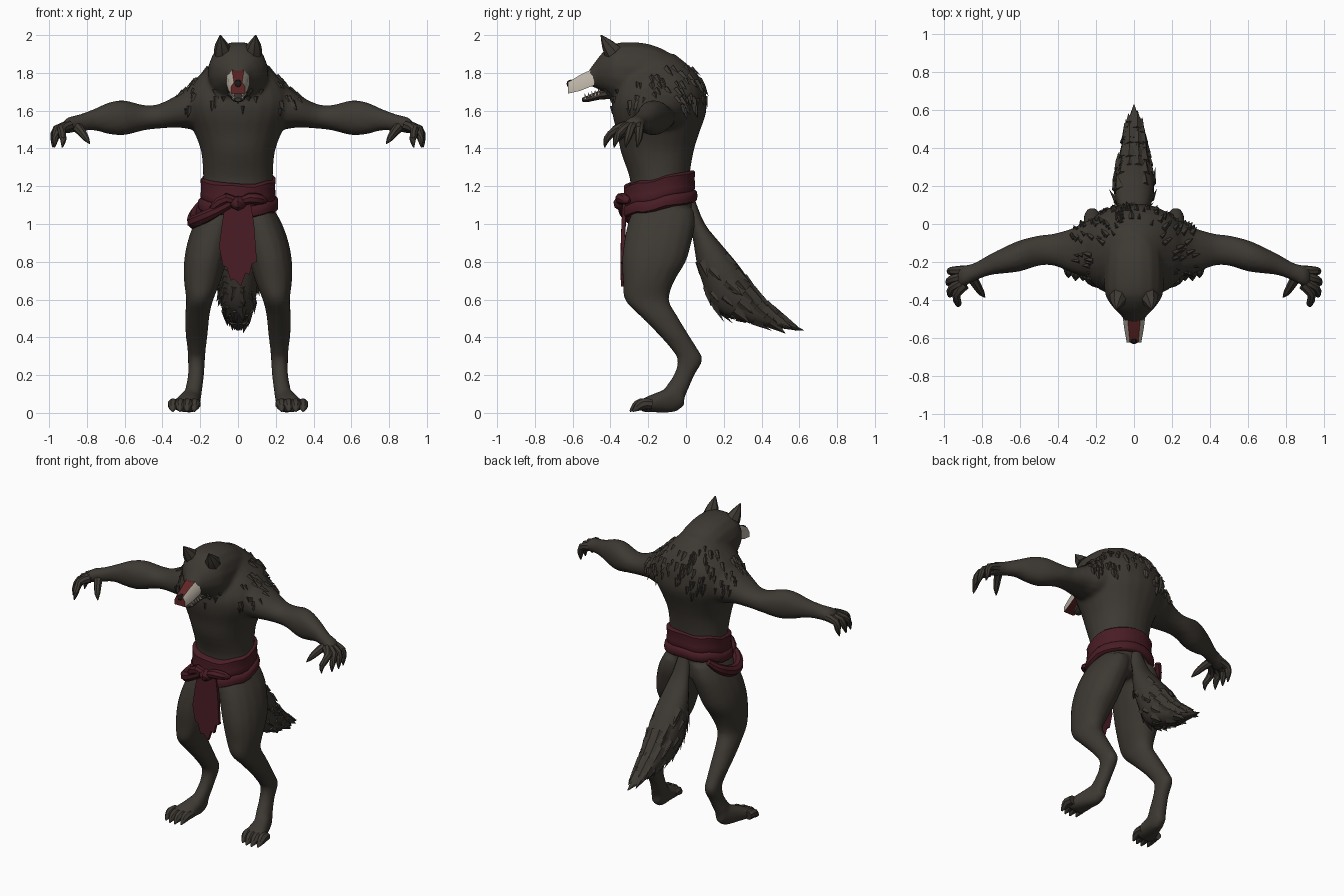
import bpy, bmesh, math, random
from mathutils import Vector

if "Cube" in bpy.data.objects:
    bpy.data.objects.remove(bpy.data.objects["Cube"])

random.seed(4)


def material(name, rgb):
    m = bpy.data.materials.new(name)
    m.diffuse_color = (*rgb, 1)
    m.use_nodes = True
    m.node_tree.nodes["Principled BSDF"].inputs["Base Color"].default_value = m.diffuse_color
    return m


FUR = material("dark fur", (0.047, 0.040, 0.032))
CLOTH = material("wine cloth", (0.066, 0.012, 0.018))
BONE = material("pale teeth", (0.50, 0.45, 0.38))
GUM = material("red gums", (0.12, 0.018, 0.018))
NOSE = material("black nose", (0.012, 0.011, 0.010))


def smooth_rows(rows, n):
    """Catmull-Rom interpolation between rows of numbers."""
    out = []
    for i in range(len(rows) - 1):
        a, b, c, d = (rows[max(0, min(len(rows) - 1, i + k))] for k in (-1, 0, 1, 2))
        for s in range(n):
            t = s / n
            out.append([0.5 * (2 * q + (r - p) * t + (2 * p - 5 * q + 4 * r - w) * t * t
                               + (3 * q - p - 3 * r + w) * t ** 3)
                        for p, q, r, w in zip(a, b, c, d)])
    return out + [list(rows[-1])]


def skin(bm, rings):
    vs = [[bm.verts.new(p) for p in r] for r in rings]
    n = len(vs[0])
    for a, b in zip(vs, vs[1:]):
        for i in range(n):
            bm.faces.new((a[i], a[(i + 1) % n], b[(i + 1) % n], b[i]))
    bm.faces.new(vs[0])
    bm.faces.new(vs[-1])


def loft(bm, axis, rows, sides=16, n=3, mirror=False, power=0.92):
    """Rows are (position on axis, low u, high u, low v, high v)."""
    for sx in ((1, -1) if mirror else (1,)):
        rings = []
        for p, u0, u1, v0, v1 in smooth_rows(rows, n):
            ring = []
            for i in range(sides):
                t = 2 * math.pi * (i + 0.5) / sides
                c, s = math.cos(t), math.sin(t)
                u = (u0 + u1) / 2 + (u1 - u0) / 2 * math.copysign(abs(c) ** power, c)
                v = (v0 + v1) / 2 + (v1 - v0) / 2 * math.copysign(abs(s) ** power, s)
                x, y, z = {"x": (p, u, v), "y": (u, p, v), "z": (u, v, p)}[axis]
                ring.append((x * sx, y, z))
            rings.append(ring)
        skin(bm, rings)


def tube(bm, pts, sides=8, n=2, mirror=False):
    """Points are (x, y, z, radius)."""
    for sx in ((1, -1) if mirror else (1,)):
        rows = smooth_rows(pts, n)
        rings = []
        for i, r in enumerate(rows):
            t = Vector(rows[min(i + 1, len(rows) - 1)][:3]) - Vector(rows[max(i - 1, 0)][:3])
            u = t.cross(Vector((0.3, 0.2, 1)) if abs(t.normalized().z) < 0.9 else Vector((1, 0, 0))).normalized()
            v = t.normalized().cross(u)
            ring = [Vector(r[:3]) + r[3] * (u * math.cos(a) + v * math.sin(a))
                    for a in (2 * math.pi * k / sides for k in range(sides))]
            rings.append([(p.x * sx, p.y, p.z) for p in ring])
        skin(bm, rings)


def finish(name, bm, *mats, angle=40):
    bmesh.ops.recalc_face_normals(bm, faces=bm.faces)
    me = bpy.data.meshes.new(name)
    bm.to_mesh(me)
    bm.free()
    for m in mats:
        me.materials.append(m)
    ob = bpy.data.objects.new(name, me)
    bpy.context.collection.objects.link(ob)
    bpy.ops.object.select_all(action='DESELECT')
    ob.select_set(True)
    bpy.context.view_layer.objects.active = ob
    bpy.ops.object.shade_smooth_by_angle(angle=math.radians(angle))
    return ob


# Body: torso, head, arms, legs and feet, fused into one skin
bm = bmesh.new()
loft(bm, "z", [(.98, -.17, .17, -.27, .04), (1.15, -.19, .19, -.29, .03), (1.25, -.185, .185, -.30, .02),
               (1.38, -.195, .195, -.345, .04), (1.48, -.23, .23, -.365, .07), (1.58, -.275, .275, -.39, .105),
               (1.66, -.285, .285, -.39, .105), (1.74, -.25, .25, -.36, .09), (1.82, -.17, .17, -.32, .035),
               (1.90, -.09, .09, -.30, -.06)], sides=24)
loft(bm, "y", [(.0, -.10, .10, 1.6, 1.83), (-.1, -.14, .14, 1.62, 1.915), (-.2, -.155, .155, 1.63, 1.955),
               (-.3, -.16, .16, 1.63, 1.965), (-.38, -.15, .15, 1.66, 1.955), (-.44, -.11, .11, 1.70, 1.91),
               (-.48, -.07, .07, 1.72, 1.86), (-.52, -.045, .045, 1.735, 1.805)])
loft(bm, "x", [(.10, -.28, .03, 1.5, 1.77), (.24, -.28, .02, 1.50, 1.74), (.32, -.26, -.02, 1.51, 1.685),
               (.42, -.22, -.05, 1.505, 1.635), (.50, -.22, -.06, 1.495, 1.63), (.60, -.25, -.085, 1.47, 1.655),
               (.68, -.26, -.12, 1.475, 1.645), (.76, -.27, -.16, 1.495, 1.61), (.84, -.30, -.205, 1.49, 1.58),
               (.90, -.33, -.22, 1.48, 1.565), (.93, -.32, -.235, 1.48, 1.535)], mirror=True)
loft(bm, "z", [(1.08, .01, .19, -.28, .04), (1.0, .005, .235, -.31, .05), (.9, .03, .27, -.33, .03),
               (.8, .06, .287, -.34, .0), (.7, .09, .287, -.335, -.06), (.6, .13, .275, -.325, -.09),
               (.52, .15, .28, -.25, -.05), (.42, .16, .278, -.15, .01), (.34, .17, .268, -.08, .06),
               (.28, .175, .265, -.045, .088), (.2, .18, .265, -.065, .045), (.12, .19, .28, -.12, .01),
               (.05, .2, .29, -.16, -.02)], mirror=True)
loft(bm, "y", [(-.01, .21, .27, .04, .12), (-.06, .20, .29, .004, .14), (-.15, .20, .325, .002, .11),
               (-.22, .20, .35, .004, .08), (-.24, .21, .34, .01, .06)], mirror=True)
body = finish("body", bm, FUR)
mod = body.modifiers.new("fuse", 'REMESH')
mod.mode, mod.voxel_size, mod.use_smooth_shade = 'VOXEL', 0.013, True
sm = body.modifiers.new("soften", 'SMOOTH')
sm.factor, sm.iterations = 0.5, 4
fused = bpy.data.meshes.new_from_object(body.evaluated_get(bpy.context.evaluated_depsgraph_get()))
body.modifiers.clear()
body.data = fused

# Fingers, thumbs and toes
bm = bmesh.new()
for k, (y, tip_x, tip_y) in enumerate([(-.245, .972, -.25), (-.275, .98, -.31), (-.30, .972, -.37), (-.32, .93, -.42)]):
    tube(bm, [(.89, y, 1.52, .028), ((.91 + tip_x) / 2 + .015, (y + tip_y) / 2, 1.50, .024),
              (tip_x - .005, tip_y, 1.45, .018), (tip_x, tip_y - .01, 1.405, .003)], mirror=True)
tube(bm, [(.86, -.27, 1.52, .03), (.83, -.32, 1.49, .024), (.805, -.36, 1.455, .018), (.785, -.385, 1.425, .003)],
     mirror=True)
finish("fingers", bm, FUR)
bm = bmesh.new()
for k in range(4):
    x = .225 + k * .038
    y = -.015 * (k in (1, 2))
    tube(bm, [(x, -.18, .045, .028), (x + .003, -.225 + y, .047, .031), (x + .005, -.255 + y, .03, .023),
              (x + .006, -.282 + y, .008, .004)], mirror=True)
finish("toes", bm, FUR)

# Ears
bm = bmesh.new()
tube(bm, [(.08, -.385, 1.91, .05), (.088, -.415, 1.95, .034), (.094, -.45, 2.0, .003)], sides=7, mirror=True)
finish("ears", bm, FUR)

# Upper muzzle: pale sides, red snarling top, dark nose
bm = bmesh.new()
skin(bm, [[(s * w, y, z) for s, w, z in ((-1, wb, z0), (1, wb, z0), (1, wb, zm), (1, wt, z1), (-1, wt, z1), (-1, wb, zm))]
          for y, wb, wt, z0, zm, z1 in ((-.485, .06, .035, 1.735, 1.79, 1.825), (-.56, .05, .028, 1.705, 1.755, 1.79),
                                        (-.625, .038, .022, 1.69, 1.725, 1.75))])
bmesh.ops.recalc_face_normals(bm, faces=bm.faces)
for f in bm.faces:
    f.material_index = 0 if abs(f.normal.x) > .5 else 1
finish("upper_muzzle", bm, BONE, GUM)
bm = bmesh.new()
tube(bm, [(0, -.60, 1.745, .022), (0, -.62, 1.738, .022), (0, -.63, 1.735, .008)])
finish("nose", bm, NOSE)

# Lower jaw with a row of teeth
bm = bmesh.new()
loft(bm, "y", [(-.36, -.07, .07, 1.66, 1.74), (-.45, -.045, .045, 1.66, 1.71), (-.52, -.035, .035, 1.645, 1.68),
               (-.55, -.018, .018, 1.648, 1.668)], sides=10, n=2)
finish("lower_jaw", bm, FUR)
bm = bmesh.new()
for k in range(5):
    y, w = -.46 - k * .018, .038 - k * .004
    tube(bm, [(w, y, 1.685 - k * .006, .008), (w, y - .004, 1.715 - k * .006, .001)], sides=5, n=1, mirror=True)
finish("lower_teeth", bm, BONE)

# Bushy tail
bm = bmesh.new()
loft(bm, "z", [(1.12, -.04, .04, -.03, .05), (1.0, -.06, .06, .02, .10), (.9, -.085, .085, .04, .18),
               (.78, -.105, .105, .06, .28), (.68, -.105, .105, .09, .35), (.6, -.095, .095, .12, .42),
               (.53, -.075, .075, .18, .50), (.47, -.045, .045, .36, .57), (.435, -.004, .004, .60, .63)], sides=14)
tail = finish("tail", bm, FUR)


# Loose tufts of fur lying over the back, shoulders and tail
def tufts(name, ob, count, accept, flow, size, lift):
    bm = bmesh.new()
    faces = [p for p in ob.data.polygons if accept(p.center)]
    for p in random.sample(faces, min(count, len(faces))):
        n = p.normal.copy()
        d = (flow - n * flow.dot(n)).normalized()
        d = (d + n * lift).normalized()
        s, L = n.cross(d).normalized(), size * random.uniform(.7, 1.4)
        base = p.center - n * .008
        tip = bm.verts.new(base + d * L)
        a, b, c = (bm.verts.new(q) for q in (base + s * L * .35, base - s * L * .35, base + n * .02))
        for tri in ((a, c, tip), (c, b, tip), (b, a, tip), (a, b, c)):
            bm.faces.new(tri)
    finish(name, bm, FUR)


tufts("mane_tufts", body, 130,
      lambda c: 1.60 < c.z < 1.86 and abs(c.x) < .32 and (c.y > -.12 or abs(c.x) > .2),
      Vector((0, .25, -1)), .05, .22)
tufts("throat_tufts", body, 16, lambda c: 1.62 < c.z < 1.72 and c.y < -.30 and abs(c.x) < .14,
      Vector((0, 0, -1)), .05, .15)
tufts("tail_tufts", tail, 80, lambda c: .47 < c.z < .88, Vector((0, .7, -.6)), .085, .18)

# Waist sash: two wrapped bands, higher at the back
bm = bmesh.new()
loft(bm, "z", [(1.13, -.19, .19, -.325, .04), (1.15, -.2, .2, -.335, .05), (1.20, -.196, .196, -.33, .047),
               (1.235, -.2, .2, -.33, .05), (1.245, -.185, .185, -.31, .03)], sides=24, n=2)
loft(bm, "z", [(1.075, -.195, .195, -.32, .045), (1.085, -.212, .212, -.338, .06), (1.125, -.212, .212, -.338, .06),
               (1.14, -.195, .195, -.325, .045)], sides=24, n=2)
for v in bm.verts:
    v.co.z += .2 * (v.co.y + .14) + .006 * math.sin(23 * v.co.x + 31 * v.co.y)
finish("waist_sash", bm, CLOTH)

# Knot and bow ends
bm = bmesh.new()
tube(bm, [(-.04, -.335, 1.12, .02), (0, -.345, 1.11, .04), (.04, -.335, 1.12, .02)])
for s in (-1, 1):
    tube(bm, [(0, -.34, 1.11, .02), (s * .06, -.345, 1.135, .03), (s * .12, -.325, 1.11 + s * .02, .028),
              (s * .15, -.30, 1.09 + s * .03, .01)])
finish("sash_knot", bm, CLOTH)

# Hanging front cloth with a ragged hem
bm = bmesh.new()
hem = [(-.065, 1.12), (.065, 1.12), (.085, 1.0), (.10, .80), (.075, .79), (.06, .73), (.04, .74), (.015, .67),
       (-.02, .71), (-.04, .70), (-.06, .77), (-.08, .78), (-.10, .88), (-.085, 1.0)]
skin(bm, [[(x, y - .012 * math.sin((1.12 - z) * 5), z) for x, z in hem] for y in (-.335, -.315)])
finish("front_cloth", bm, CLOTH)

# Sagging sash loop on one hip
bm = bmesh.new()
tube(bm, [(-.04, -.34, 1.11, .025), (-.15, -.315, 1.05, .032), (-.222, -.24, 1.015, .035), (-.235, -.15, 1.015, .036),
          (-.222, -.05, 1.06, .032), (-.18, .015, 1.12, .02)], n=3)
finish("hip_loop", bm, CLOTH)
